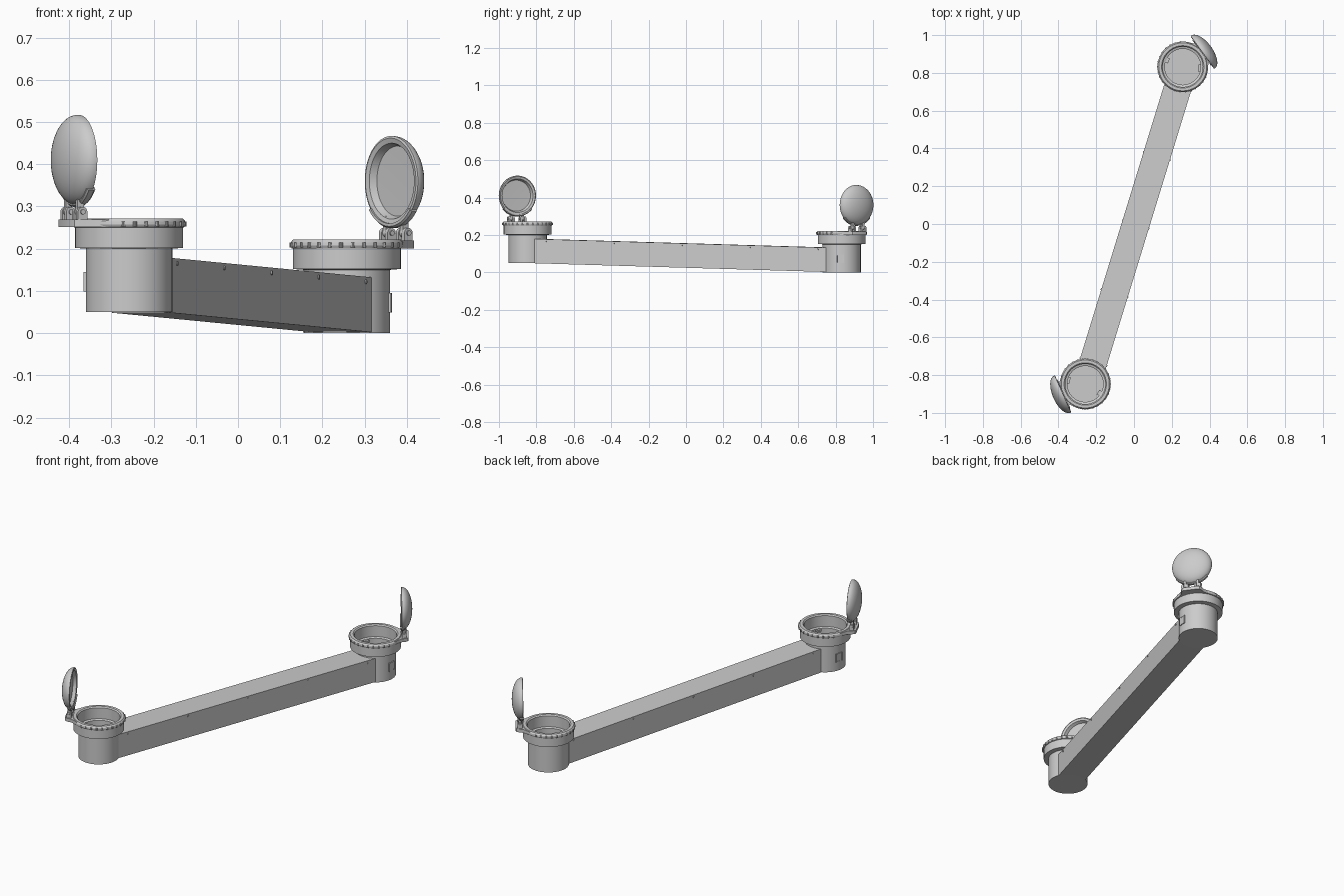
import bpy, bmesh
from math import radians, cos, sin, pi, sqrt, atan2
from mathutils import Matrix, Vector

if "Cube" in bpy.data.objects:
    bpy.data.objects.remove(bpy.data.objects["Cube"])

T = lambda x, y, z: Matrix.Translation((x, y, z))
R = lambda deg, axis: Matrix.Rotation(radians(deg), 4, axis)


def finish(name, bm, M):
    bmesh.ops.remove_doubles(bm, verts=bm.verts, dist=1e-5)
    bmesh.ops.recalc_face_normals(bm, faces=bm.faces)
    me = bpy.data.meshes.new(name)
    bm.to_mesh(me)
    bm.free()
    ob = bpy.data.objects.new(name, me)
    ob.matrix_world = M
    bpy.context.collection.objects.link(ob)
    bpy.ops.object.select_all(action='DESELECT')
    ob.select_set(True)
    bpy.context.view_layer.objects.active = ob
    bpy.ops.object.shade_smooth_by_angle(angle=radians(32))
    return ob


def lathe(name, prof, M, a0=0, a1=360, n=64):
    """Revolve (radius, height) points about local z; a partial sweep gets end caps."""
    bm = bmesh.new()
    rings = []
    for i in range(n + 1):
        a = radians(a0 + (a1 - a0) * i / n)
        rings.append([bm.verts.new((r * cos(a), r * sin(a), h)) for r, h in prof])
    m = len(prof)
    partial = a1 - a0 < 360
    for p, q in zip(rings, rings[1:]):
        for j in range(m if partial else m - 1):
            k = (j + 1) % m
            bm.faces.new((p[j], p[k], q[k], q[j]))
    if partial:
        bm.faces.new(rings[0])
        bm.faces.new(rings[-1])
    return finish(name, bm, M)


def prism(name, outline, bottom, top, M):
    """Extrude an outline between two heights given as functions of (x, y)."""
    bm = bmesh.new()
    lo = [bm.verts.new((x, y, bottom(x, y))) for x, y in outline]
    hi = [bm.verts.new((x, y, top(x, y))) for x, y in outline]
    bm.faces.new(lo)
    bm.faces.new(hi)
    for i in range(len(lo)):
        j = (i + 1) % len(lo)
        bm.faces.new((lo[i], lo[j], hi[j], hi[i]))
    return finish(name, bm, M)


def box(name, size, M):
    bm = bmesh.new()
    bmesh.ops.create_cube(bm, size=1)
    bmesh.ops.scale(bm, vec=size, verts=bm.verts)
    return finish(name, bm, M)


def rod(name, r, length, M, n=20):
    bm = bmesh.new()
    bmesh.ops.create_cone(bm, cap_ends=True, segments=n, radius1=r, radius2=r, depth=length)
    return finish(name, bm, M)


POT = [(0, 0), (.1025, 0), (.1025, .15), (.1275, .152), (.1275, .2), (.131, .201),
       (.134, .207), (.133, .215), (.127, .222), (.112, .222), (.106, .216),
       (.106, .156), (.095, .152), (.095, .01), (0, .01)]
DOME = [(.107 * sin(t * pi / 24), .05 * cos(t * pi / 24)) for t in range(13)]
LID = DOME + [(.107, -.004), (.102, -.006), (.09, -.003), (.083, .014), (0, .016)]
BAND = [(.1, -.01), (.107, -.01), (.111, -.005), (.111, .008), (.107, .012), (.1, .012)]


def pot(tag, centre, hinge, port, comb):
    base = T(*centre)
    lathe(tag + "_pot", POT, base)

    # hinge ear on the rim
    turn = base @ R(hinge, 'Z')
    arc = [(.115 * cos(radians(a)), .115 * sin(radians(a))) for a in range(-45, 46, 9)]
    ear = arc + [(.094, .092), (.125, .062), (.15, .055), (.162, .047), (.165, .038),
                 (.165, -.038), (.162, -.047), (.15, -.055), (.125, -.062), (.094, -.092)]
    prism(tag + "_hinge_ear", ear, lambda x, y: .201, lambda x, y: .219, turn)

    # rim grip beads, on the side away from the hinge
    for i in range(21):
        a = 60 + i * 12
        rod(tag + "_rim_bead", .005, .012,
            turn @ R(a, 'Z') @ T(.1315, 0, .209), 10)

    # hinge knuckles, pin and lid arms
    for y in (-.046, -.022, .022, .046):
        rod(tag + "_hinge_knuckle", .012, .011, turn @ T(.143, y, .237) @ R(90, 'X'))
        box(tag + "_hinge_foot", (.024, .011, .02), turn @ T(.143, y, .227))
    for y in (-.034, .034):
        rod(tag + "_hinge_pin", .006, .042, turn @ T(.143, y, .237) @ R(90, 'X'), 12)
        rod(tag + "_lid_knuckle", .01, .011, turn @ T(.143, y, .237) @ R(90, 'X'))
        box(tag + "_lid_arm", (.016, .012, .042), turn @ T(.143, y, .256))

    # open domed lid standing upright, with a raised lower band
    lid = turn @ T(.134, 0, .36) @ R(90, 'Y')
    lathe(tag + "_lid", LID, lid)
    lathe(tag + "_lid_band", BAND, lid, -50, 50, 24)

    # square port through the wall
    side = base @ R(port, 'Z')
    box(tag + "_port_plate", (.022, .036, .042), side @ T(.094, 0, .072))
    for y in (-.018, .018):
        box(tag + "_port_frame_side", (.006, .004, .046), side @ T(.103, y, .072))
    for z in (.051, .093):
        box(tag + "_port_frame_end", (.006, .04, .004), side @ T(.103, 0, z))

    # comb-like clip inside the pot
    clip = base @ R(comb, 'Z')
    box(tag + "_clip_back", (.006, .02, .11), clip @ T(.093, 0, .095))
    for i in range(6):
        box(tag + "_clip_tooth", (.016, .028, .009), clip @ T(.088, 0, .045 + i * .02))


A = Vector((-.258, -.847, .05))
B = Vector((.258, .832, 0))
pot("front", A, 204, 167, -32)
pot("back", B, 36, -4, 157)

# sloping beam, ends hugging the pot walls; local x runs along it, local y to its left
d = B - A
length = sqrt(d.x ** 2 + d.y ** 2)
M = T(A.x, A.y, 0) @ Matrix.Rotation(atan2(d.y, d.x), 4, 'Z')
RIGHT, LEFT = -.08, .066
ys = [RIGHT + (LEFT - RIGHT) * i / 12 for i in range(13)]
near = [(sqrt(.1 ** 2 - y * y), y) for y in ys]
outline = near + [(length - x, y) for x, y in reversed(near)]
low = lambda x, y: .05 * (1 - x / length) + .0005
prism("beam", outline, low, lambda x, y: low(x, y) + .13, M)

# cover screws along both sides
for y in (RIGHT, LEFT):
    for i in range(5):
        x = .125 + i * (length - .235) / 4
        rod("beam_screw", .005, .006, M @ T(x, y, low(x, 0) + .118) @ R(90, 'X'), 12)
